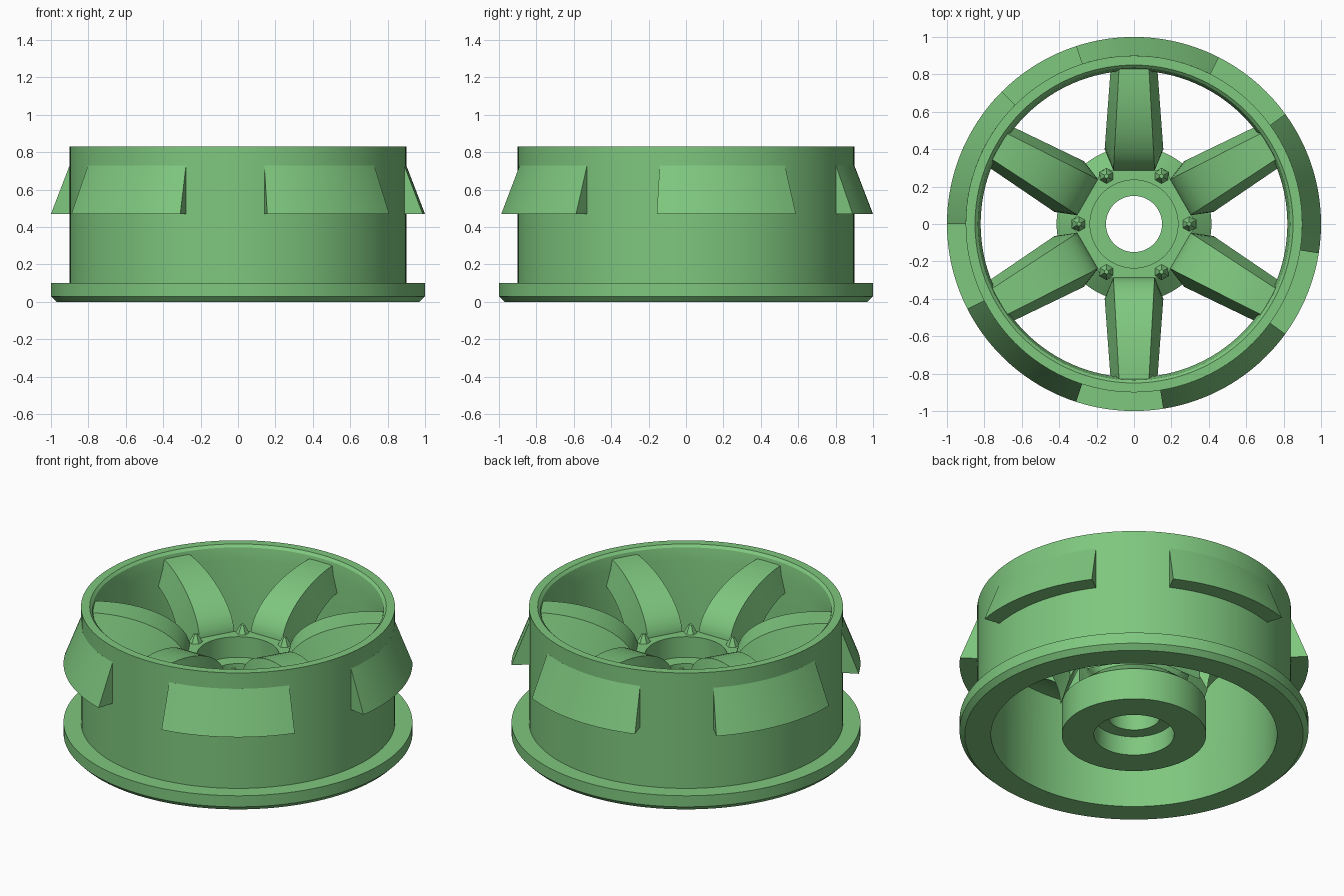
import bpy, bmesh, math
from math import sin, cos, pi, radians

if "Cube" in bpy.data.objects:
    bpy.data.objects.remove(bpy.data.objects["Cube"])

green = bpy.data.materials.new("leaf_green")
green.diffuse_color = (0.21, 0.57, 0.21, 1)
green.use_nodes = True
green.node_tree.nodes["Principled BSDF"].inputs["Base Color"].default_value = green.diffuse_color


def finish(name, bm):
    bmesh.ops.recalc_face_normals(bm, faces=bm.faces)
    me = bpy.data.meshes.new(name)
    bm.to_mesh(me)
    bm.free()
    ob = bpy.data.objects.new(name, me)
    bpy.context.collection.objects.link(ob)
    me.materials.append(green)
    bpy.ops.object.select_all(action='DESELECT')
    ob.select_set(True)
    bpy.context.view_layer.objects.active = ob
    bpy.ops.object.shade_smooth_by_angle(angle=radians(30))
    return ob


def skin(name, rings, closed):
    """Join equal closed cross-sections into a solid, capping the ends when open."""
    bm = bmesh.new()
    rows = [[bm.verts.new(p) for p in ring] for ring in rings]
    n = len(rows[0])
    pairs = list(zip(rows, rows[1:])) + ([(rows[-1], rows[0])] if closed else [])
    for a, b in pairs:
        for i in range(n):
            j = (i + 1) % n
            bm.faces.new((a[i], a[j], b[j], b[i]))
    if not closed:
        bm.faces.new(rows[0])
        bm.faces.new(rows[-1])
    return finish(name, bm)


def hex_scale(a):
    """Turns a hexagon's apothem into its radius at angle a (corner at 0)."""
    return 1 / cos((a % (pi / 3)) - pi / 6)


def sweep(name, profile, start=0, span=360, steps=120):
    """Revolve (radius, z[, hexagonal]) points about z."""
    full = span == 360
    rings = []
    for k in range(steps if full else steps + 1):
        a = radians(start + span * k / steps)
        ring = []
        for p in profile:
            r = p[0] * (hex_scale(a) if len(p) > 2 else 1)
            ring.append((r * cos(a), r * sin(a), p[1]))
        rings.append(ring)
    return skin(name, rings, full)


# Outer drum with bottom flange
sweep("rim", [(0.82, 0), (0.97, 0), (1, 0.03), (1, 0.1), (0.9, 0.1), (0.9, 0.83),
              (0.85, 0.83), (0.835, 0.815), (0.82, 0.74)])

# Five wedge-shaped catches around the drum
for k in range(5):
    sweep(f"catch_{k + 1}", [(0.89, 0.47), (1, 0.47), (0.9, 0.73), (0.89, 0.73)],
          start=-9 + 72 * k, span=45, steps=18)

# Hub: round foot, tapered shoulder, hexagonal top, bore widened at both ends
sweep("hub", [(0.23, 0), (0.414, 0), (0.414, 0.2), (0.29, 0.3), (0.29, 0.33, True),
              (0.29, 0.53, True), (0.235, 0.53), (0.235, 0.4), (0.15, 0.4),
              (0.15, 0.12), (0.23, 0.12)])

# Six arched spokes, and a small nub at each hub corner
STEPS = 16
for k in range(6):
    ang = radians(30 + 60 * k)
    rings = []
    for s in range(STEPS + 1):
        t = s / STEPS * pi / 2
        r_top, z_top = 0.83 - 0.545 * sin(t), 0.51 + 0.285 * cos(t)
        r_low, z_low = 0.83 - 0.43 * sin(t), 0.25 + 0.39 * cos(t)
        w_top = 0.08 + 0.03 * (0.83 - r_top) / 0.54
        w_low = 0.125 + 0.04 * (0.83 - r_low) / 0.54
        ring = [(r_top, -w_top, z_top), (r_top, w_top, z_top),
                (r_low, w_low, z_low), (r_low, -w_low, z_low)]
        rings.append([(x * cos(ang) - y * sin(ang), x * sin(ang) + y * cos(ang), z)
                      for x, y, z in ring])
    skin(f"spoke_{k + 1}", rings, False)

    bm = bmesh.new()
    bmesh.ops.create_cone(bm, cap_ends=True, segments=6, radius1=0.045, radius2=0.012, depth=0.06)
    c = ang - pi / 6
    bmesh.ops.translate(bm, verts=bm.verts, vec=(0.295 * cos(c), 0.295 * sin(c), 0.55))
    finish(f"hub_nub_{k + 1}", bm)
